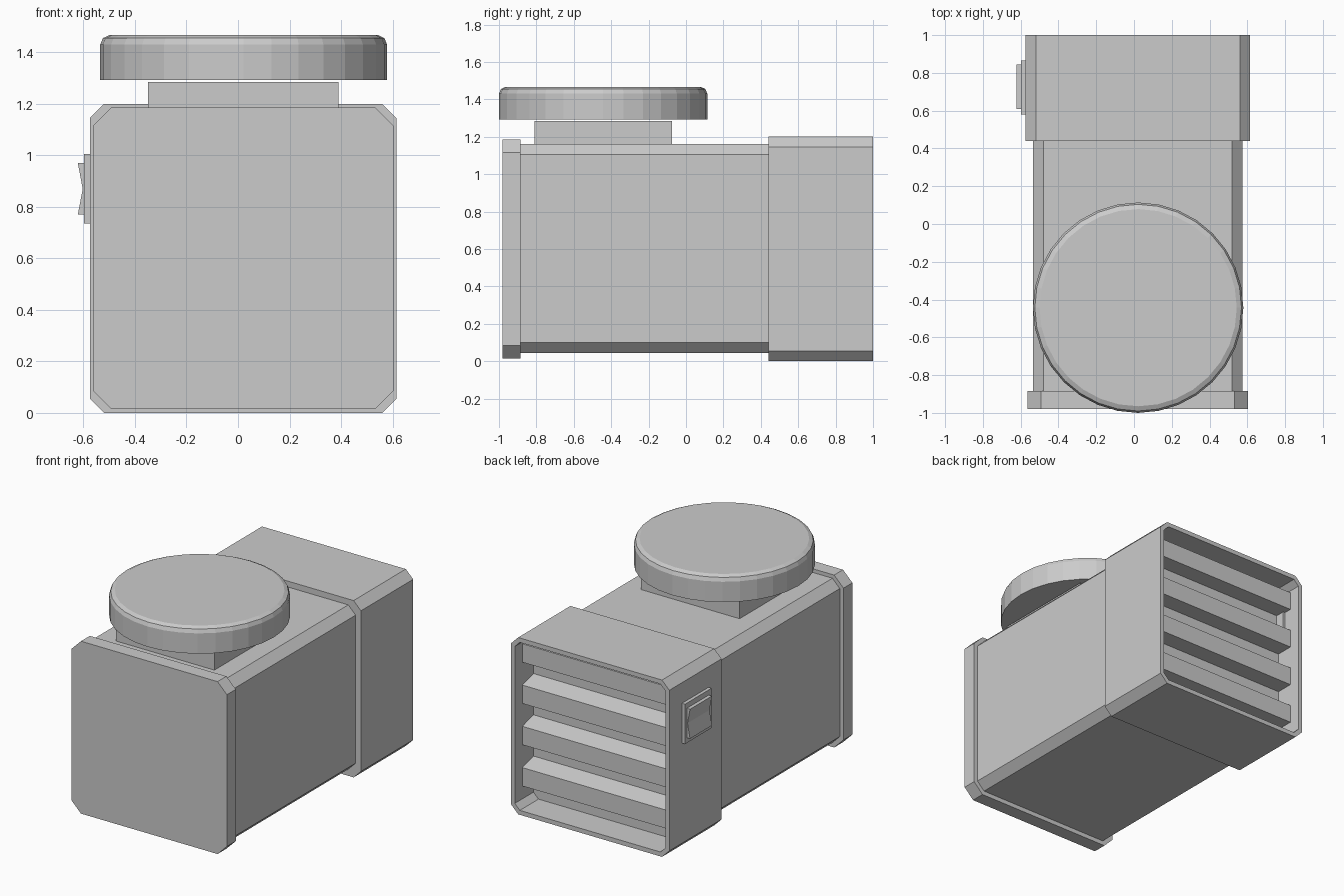
import bpy, bmesh, math

if "Cube" in bpy.data.objects:
    bpy.data.objects.remove(bpy.data.objects["Cube"])

CX = 0.02  # centre line of the housing


def finish(name, bm):
    bmesh.ops.recalc_face_normals(bm, faces=bm.faces)
    me = bpy.data.meshes.new(name)
    bm.to_mesh(me)
    bm.free()
    ob = bpy.data.objects.new(name, me)
    bpy.context.collection.objects.link(ob)
    return ob


def loft(name, loops):
    """Skin a list of equal-length point loops and cap both ends."""
    bm = bmesh.new()
    rings = [[bm.verts.new(p) for p in lp] for lp in loops]
    n = len(rings[0])
    for a, b in zip(rings, rings[1:]):
        for i in range(n):
            j = (i + 1) % n
            bm.faces.new((a[i], a[j], b[j], b[i]))
    bm.faces.new(rings[0])
    bm.faces.new(rings[-1])
    return finish(name, bm)


def octagon(y, half, z0, z1, c):
    """Rectangle with chamfered corners in the xz plane."""
    l, r = CX - half, CX + half
    pts = [(l + c, z0), (r - c, z0), (r, z0 + c), (r, z1 - c),
           (r - c, z1), (l + c, z1), (l, z1 - c), (l, z0 + c)]
    return [(x, y, z) for x, z in pts]


def extrude_x(name, profile, x0, x1):
    return loft(name, [[(x, y, z) for y, z in profile] for x in (x0, x1)])


def box(name, x0, x1, y0, y1, z0, z1):
    return extrude_x(name, [(y0, z0), (y1, z0), (y1, z1), (y0, z1)], x0, x1)


# Main housing and front plate
loft("main_body", [octagon(y, 0.555, 0.045, 1.16, 0.055) for y in (-0.885, 0.44)])
loft("front_plate", [octagon(y, 0.583, 0.015, 1.185, 0.07) for y in (-0.98, -0.885)])

# Rear housing with a recessed opening
W = 0.03
inner = (0.595 - W, W, 1.2 - W, 0.055 - W * 0.586)
outer = (0.595, 0, 1.2, 0.055)
loft("rear_housing", [octagon(0.44, *outer), octagon(1.0, *outer),
                      octagon(1.0, *inner), octagon(0.8, *inner)])

# Vent slats with sloping tops
for i in range(4):
    top = 1.12 - 0.28 * i
    extrude_x(f"vent_slat_{i + 1}",
              [(0.79, top - 0.125), (0.92, top - 0.125), (0.92, top), (0.79, top + 0.035)],
              CX - 0.57, CX + 0.57)

# Square neck and round cap
box("cap_neck", -0.35, 0.39, -0.81, -0.075, 1.155, 1.285)
N = 32
rings = []
for r, z in [(0.557, 1.292), (0.557, 1.43), (0.547, 1.455), (0.522, 1.467)]:
    rings.append([(CX + 0.002 + r * math.cos(2 * math.pi * k / N),
                   -0.443 + r * math.sin(2 * math.pi * k / N), z) for k in range(N)])
loft("round_cap", rings)

# Rocker switch on the left side
box("switch_plate", -0.598, -0.53, 0.58, 0.865, 0.735, 1.005)
rocker = [(-0.59, 0.77), (-0.622, 0.77), (-0.603, 0.87), (-0.622, 0.97), (-0.59, 0.97)]
loft("switch_rocker", [[(x, y, z) for x, z in rocker] for y in (0.61, 0.845)])
